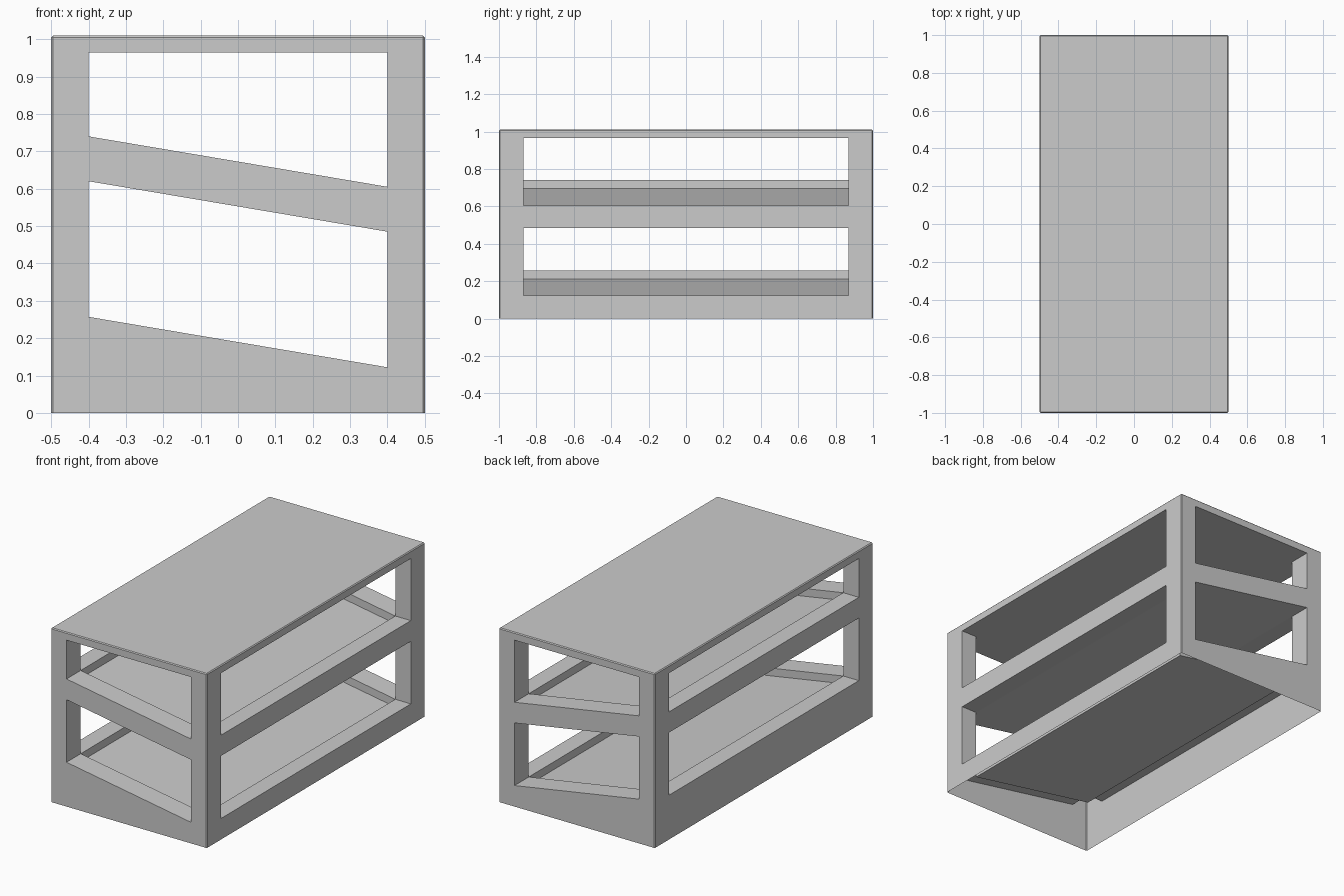
import bpy, bmesh

if "Cube" in bpy.data.objects:
    bpy.data.objects.remove(bpy.data.objects["Cube"])

W, D, H = 0.5, 1.0, 1.01      # half width, half depth, height
PX, PY = 0.4, 0.87            # inner faces of the corner posts
DROP = 0.045                  # tray recess below the opening sills


def make_object(name, bm):
    bmesh.ops.recalc_face_normals(bm, faces=bm.faces)
    mesh = bpy.data.meshes.new(name)
    bm.to_mesh(mesh)
    bm.free()
    obj = bpy.data.objects.new(name, mesh)
    bpy.context.collection.objects.link(obj)
    return obj


def prism(name, profile, half_y):
    """Extrude an x-z profile along y, centred on y = 0."""
    bm = bmesh.new()
    face = bm.faces.new([bm.verts.new((x, -half_y, z)) for x, z in profile])
    new = bmesh.ops.extrude_face_region(bm, geom=[face])["geom"]
    verts = [g for g in new if isinstance(g, bmesh.types.BMVert)]
    bmesh.ops.translate(bm, verts=verts, vec=(0, 2 * half_y, 0))
    obj = make_object(name, bm)
    obj.hide_render = True
    return obj


# Outer body with slightly eased vertical and top edges
bm = bmesh.new()
bmesh.ops.create_cube(bm, size=1)
for v in bm.verts:
    v.co = (v.co.x * 2 * W, v.co.y * 2 * D, (v.co.z + 0.5) * H)
edges = [e for e in bm.edges if any(v.co.z > 0.1 for v in e.verts)]
bmesh.ops.bevel(bm, geom=edges, offset=0.005, segments=1, affect='EDGES', profile=0.5)
shelf = make_object("shelf_unit", bm)

# Compartments: sill left, sill right, ceiling left, ceiling right
cutters = []
for name, bl, br, tl, tr in (("lower", 0.257, 0.122, 0.62, 0.485),
                             ("upper", 0.74, 0.605, 0.965, 0.965)):
    # Sloped opening through front and back
    cutters.append(prism(name + "_end_cutter",
                         [(-PX, bl), (PX, br), (PX, tr), (-PX, tl)], 1.2))
    # Opening through both long sides, with the recessed sloping tray
    cutters.append(prism(name + "_side_cutter",
                         [(-0.7, bl), (-PX, bl), (-PX, bl - DROP), (PX, br - DROP),
                          (PX, br), (0.7, br), (0.7, tr), (PX, tr), (-PX, tl),
                          (-0.7, tl)], PY))

bpy.context.view_layer.objects.active = shelf
shelf.select_set(True)
for cutter in cutters:
    mod = shelf.modifiers.new("opening", 'BOOLEAN')
    mod.operation = 'DIFFERENCE'
    mod.solver = 'EXACT'
    mod.object = cutter
    bpy.ops.object.modifier_apply(modifier=mod.name)
for cutter in cutters:
    bpy.data.objects.remove(cutter, do_unlink=True)

# Open, hollow underside with a slanted sheet beneath the lower tray
bm = bmesh.new()
bm.from_mesh(shelf.data)
base = [f for f in bm.faces if all(v.co.z < 0.002 for v in f.verts)]
bmesh.ops.delete(bm, geom=base, context='FACES_ONLY')
bm.to_mesh(shelf.data)
bm.free()
